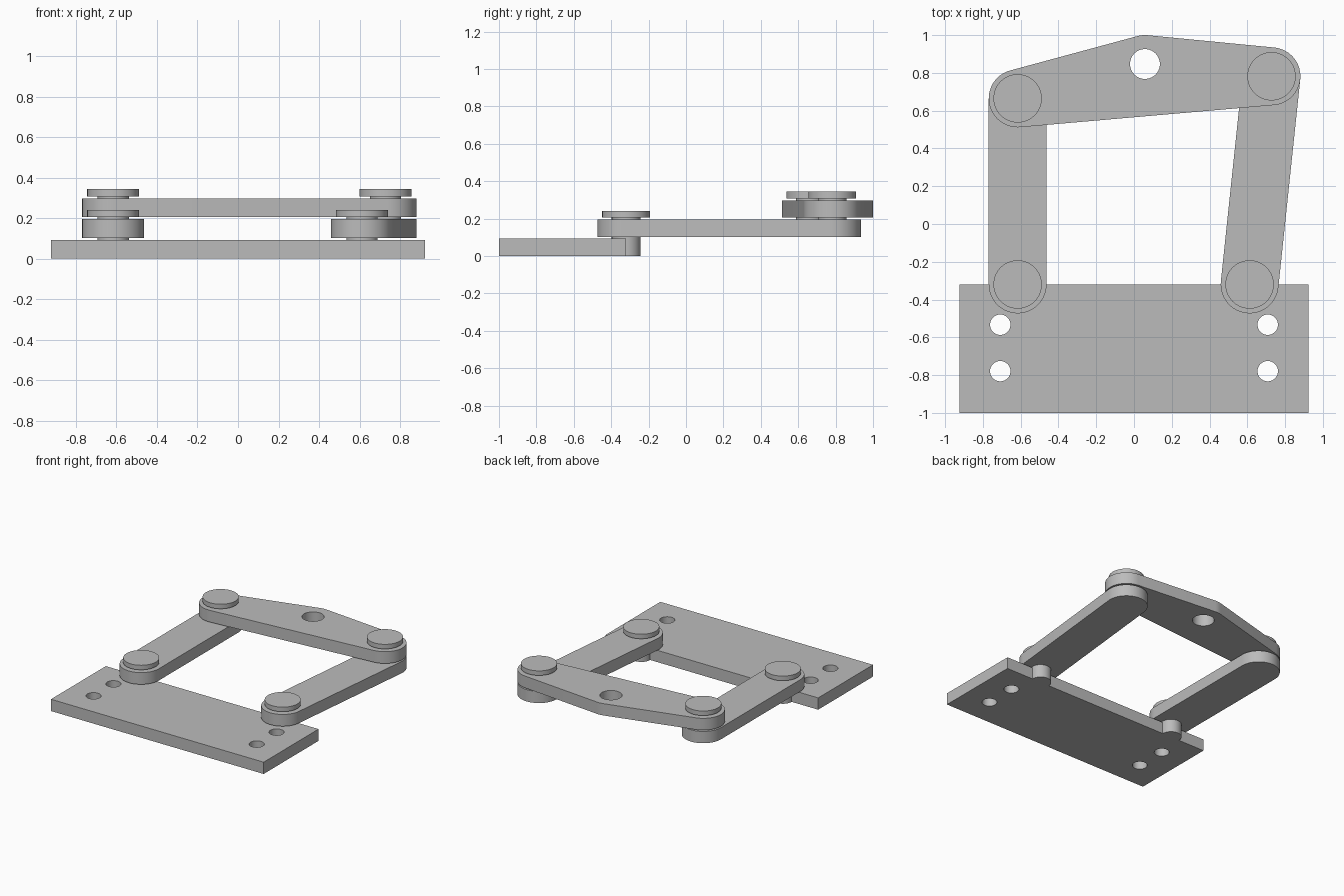
import bpy, bmesh
from math import cos, sin, tau, radians
from mathutils import Vector
from mathutils.geometry import convex_hull_2d

cube = bpy.data.objects.get("Cube")
if cube:
    bpy.data.objects.remove(cube, do_unlink=True)

GREY = (0.5, 0.5, 0.5, 1)
metal = bpy.data.materials.new("plain grey")
metal.use_nodes = True
metal.diffuse_color = GREY
metal.node_tree.nodes["Principled BSDF"].inputs["Base Color"].default_value = GREY

SEG = 72
THICK, PITCH = 0.0925, 0.1025      # plate thickness, layer spacing
EYE_R, SHAFT_R, HEAD_R, HEAD_H = 0.153, 0.077, 0.128, 0.036


def circle(centre, r):
    return [Vector((centre[0] + r * cos(tau * i / SEG),
                    centre[1] + r * sin(tau * i / SEG))) for i in range(SEG)]


def prism(bm, outline, z0, z1):
    """Extrude a flat outline between two heights."""
    face = bm.faces.new([bm.verts.new((p[0], p[1], z0)) for p in outline])
    top = bmesh.ops.extrude_face_region(bm, geom=[face])["geom"]
    verts = [g for g in top if isinstance(g, bmesh.types.BMVert)]
    bmesh.ops.translate(bm, verts=verts, vec=(0, 0, z1 - z0))


def make_object(name, prisms):
    bm = bmesh.new()
    for p in prisms:
        prism(bm, *p)
    bmesh.ops.recalc_face_normals(bm, faces=bm.faces)
    mesh = bpy.data.meshes.new(name)
    bm.to_mesh(mesh)
    bm.free()
    mesh.materials.append(metal)
    obj = bpy.data.objects.new(name, mesh)
    bpy.context.collection.objects.link(obj)
    return obj


def finish(obj):
    bpy.ops.object.select_all(action="DESELECT")
    obj.select_set(True)
    bpy.context.view_layer.objects.active = obj
    for mod in list(obj.modifiers):
        bpy.ops.object.modifier_apply(modifier=mod.name)
    bpy.ops.object.shade_smooth_by_angle(angle=radians(30))


def plate(name, outline, layer, holes):
    """Flat plate on a layer, drilled with (centre, radius) holes."""
    z = layer * PITCH
    obj = make_object(name, [(outline, z, z + THICK)])
    cutter = make_object(name + "_cutter",
                         [(circle(c, r), z - 0.1, z + THICK + 0.1) for c, r in holes])
    cutter.hide_render = True
    mod = obj.modifiers.new("holes", "BOOLEAN")
    mod.operation, mod.solver, mod.object = "DIFFERENCE", "EXACT", cutter
    finish(obj)
    bpy.data.objects.remove(cutter, do_unlink=True)


def hull(centres):
    """Outline wrapped round equal circles."""
    pts = [p for c in centres for p in circle(c, EYE_R)]
    return [pts[i] for i in convex_hull_2d(pts)]


def pin(name, centre, layer):
    """Shaft through two layers with a disc head on top."""
    z = layer * PITCH
    head = z + 2 * PITCH
    finish(make_object(name, [(circle(centre, SHAFT_R), z, head),
                              (circle(centre, HEAD_R), head, head + HEAD_H)]))


# Pivot positions
base_right, base_left = (-0.616, -0.32), (0.612, -0.32)
top_right, top_left = (-0.616, 0.665), (0.728, 0.782)
tool_point = (0.058, 0.847)

# Base plate with mounting holes and half-round pin seats
corners = [(-0.923, -1), (0.923, -1), (0.923, -0.32), (-0.923, -0.32)]
mounts = [((x, y), 0.054) for x in (-0.708, 0.708) for y in (-0.533, -0.779)]
plate("base_plate", corners, 0,
      mounts + [(base_right, SHAFT_R), (base_left, SHAFT_R)])

# Swinging arms and the coupler joining them
for side, low, high in (("right", base_right, top_right), ("left", base_left, top_left)):
    plate(side + "_arm", hull([low, high]), 1, [(low, SHAFT_R), (high, SHAFT_R)])
    pin(side + "_base_pin", low, 0)
    pin(side + "_coupler_pin", high, 1)
plate("coupler_link", hull([top_right, top_left, tool_point]), 2,
      [(top_right, SHAFT_R), (top_left, SHAFT_R), (tool_point, 0.079)])
